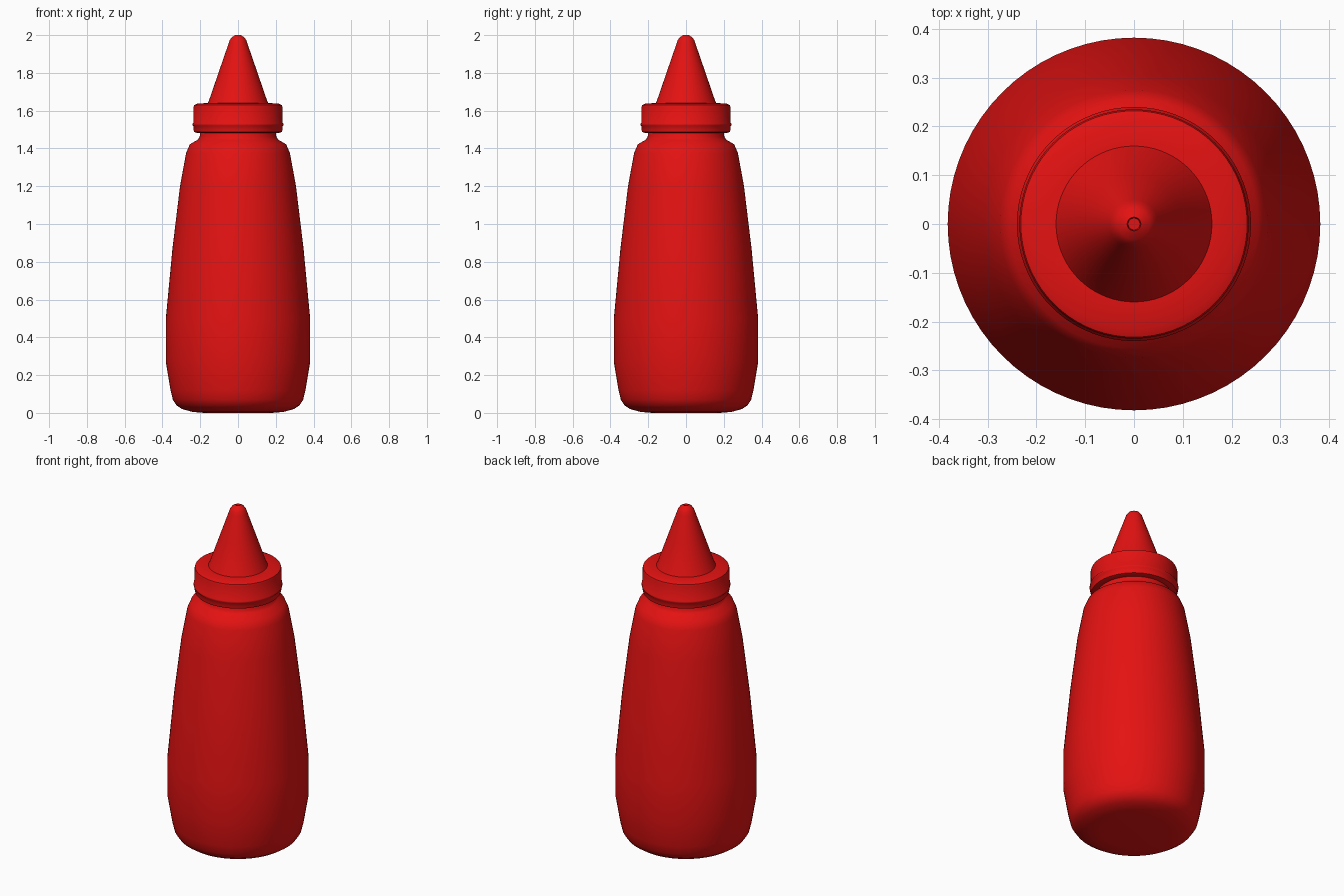
import bpy, bmesh, math

if "Cube" in bpy.data.objects:
    bpy.data.objects.remove(bpy.data.objects["Cube"])

SEGMENTS = 72

red = bpy.data.materials.new("sauce_red")
red.diffuse_color = (0.78, 0.006, 0.006, 1)
red.use_nodes = True
red.node_tree.nodes["Principled BSDF"].inputs["Base Color"].default_value = red.diffuse_color


def lathe(name, profile, angle=50):
    """Spin a (radius, height) profile, listed bottom to top, round the z axis."""
    bm = bmesh.new()
    verts = [bm.verts.new((r, 0, z)) for r, z in profile]
    edges = [bm.edges.new(pair) for pair in zip(verts, verts[1:])]
    bmesh.ops.spin(bm, geom=verts + edges, cent=(0, 0, 0), axis=(0, 0, 1),
                   angle=2 * math.pi, steps=SEGMENTS, use_duplicate=False)
    bmesh.ops.remove_doubles(bm, verts=bm.verts, dist=0.0001)
    bmesh.ops.recalc_face_normals(bm, faces=bm.faces)
    mesh = bpy.data.meshes.new(name)
    bm.to_mesh(mesh)
    bm.free()
    mesh.materials.append(red)
    obj = bpy.data.objects.new(name, mesh)
    bpy.context.collection.objects.link(obj)
    bpy.ops.object.select_all(action='DESELECT')
    obj.select_set(True)
    bpy.context.view_layer.objects.active = obj
    bpy.ops.object.shade_smooth_by_angle(angle=math.radians(angle))
    return obj


# Squeeze bottle: rounded foot, tapering sides, shoulder and neck
lathe("bottle_body", [
    (0, 0.006), (0.18, 0.0), (0.24, 0.005), (0.295, 0.02), (0.325, 0.04),
    (0.345, 0.07), (0.357, 0.12), (0.382, 0.27), (0.382, 0.5), (0.347, 0.87),
    (0.307, 1.2), (0.275, 1.375), (0.255, 1.422), (0.215, 1.445),
    (0.203, 1.46), (0.2, 1.5), (0, 1.5)], 70)

# Screw cap: collar with a thin raised bead near its lower edge
lathe("cap_collar", [
    (0.0, 1.482), (0.215, 1.482), (0.232, 1.487), (0.235, 1.497),
    (0.235, 1.517), (0.24, 1.522), (0.24, 1.532), (0.235, 1.538),
    (0.235, 1.62), (0.232, 1.63), (0.215, 1.637), (0.16, 1.641), (0, 1.641)])

# Nozzle: cone with a rounded tip and a small shallow opening
lathe("nozzle", [
    (0, 1.635), (0.163, 1.635), (0.155, 1.65), (0.1, 1.81), (0.05, 1.955),
    (0.043, 1.975), (0.032, 1.99), (0.014, 2.0), (0.012, 1.985), (0, 1.985)])
